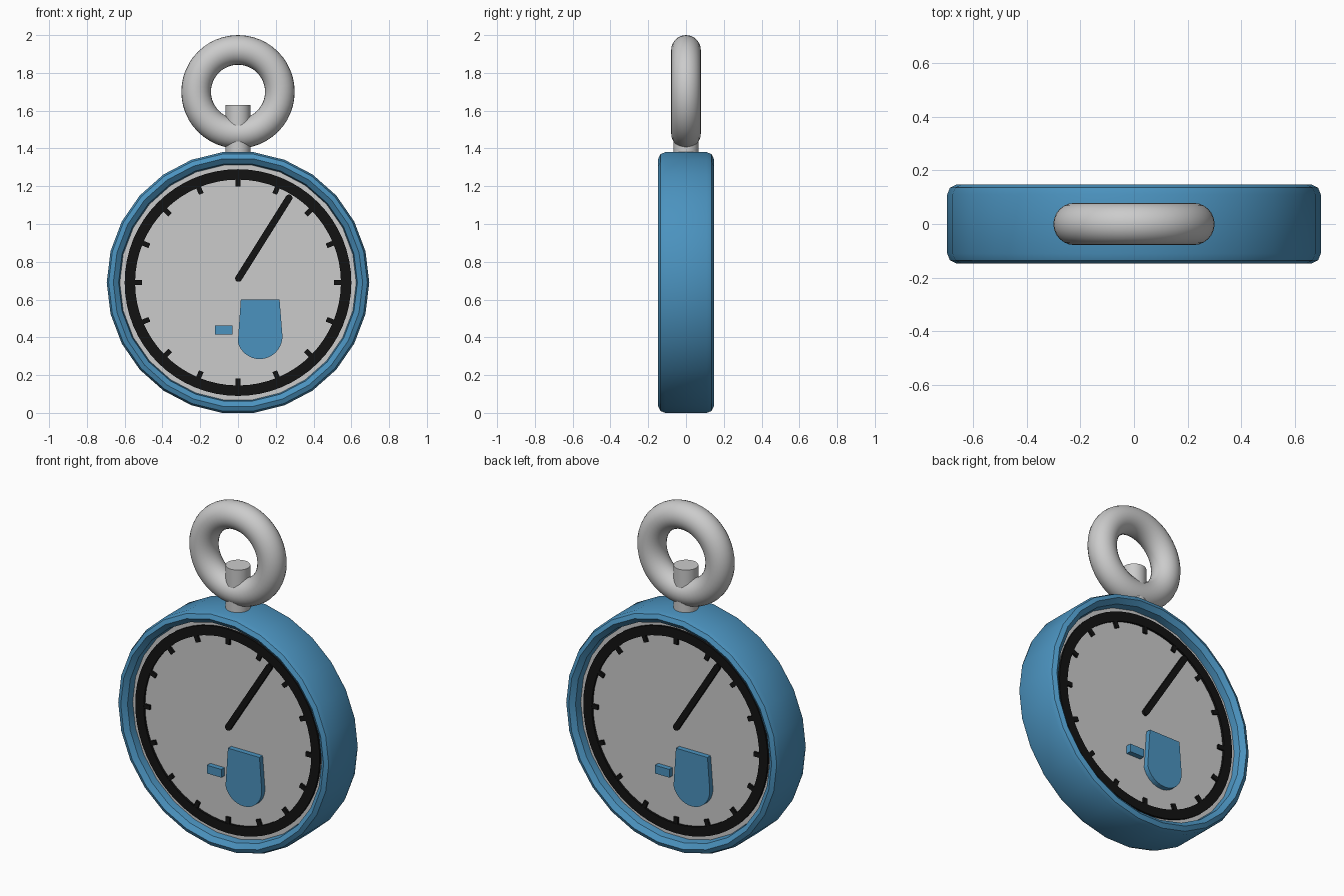
import bpy, bmesh, math
from mathutils import Matrix

if "Cube" in bpy.data.objects:
    bpy.data.objects.remove(bpy.data.objects["Cube"])

CZ = 0.69          # dial centre height
TAU = 2 * math.pi


def material(name, col):
    m = bpy.data.materials.new(name)
    m.diffuse_color = (*col, 1)
    m.use_nodes = True
    m.node_tree.nodes["Principled BSDF"].inputs["Base Color"].default_value = m.diffuse_color
    return m


BLUE = material("blue", (0.07, 0.29, 0.52))
BLACK = material("black", (0.006, 0.006, 0.006))


def finish(name, bm, mat=None, smooth=None):
    bmesh.ops.recalc_face_normals(bm, faces=bm.faces)
    me = bpy.data.meshes.new(name)
    bm.to_mesh(me)
    bm.free()
    ob = bpy.data.objects.new(name, me)
    bpy.context.collection.objects.link(ob)
    if mat:
        me.materials.append(mat)
    if smooth:
        bpy.ops.object.select_all(action='DESELECT')
        ob.select_set(True)
        bpy.context.view_layer.objects.active = ob
        bpy.ops.object.shade_smooth_by_angle(angle=math.radians(smooth))
    return ob


def lathe(name, profile, n, mat=None, smooth=None):
    """Spin a closed (radius, y) profile round the dial axis."""
    bm = bmesh.new()
    rings = [[bm.verts.new((r * math.cos(TAU * i / n), y, CZ + r * math.sin(TAU * i / n)))
              for r, y in profile] for i in range(n)]
    k = len(profile)
    for i in range(n):
        a, b = rings[i], rings[(i + 1) % n]
        for j in range(k):
            bm.faces.new((a[j], a[(j + 1) % k], b[(j + 1) % k], b[j]))
    return finish(name, bm, mat, smooth)


def add_plate(bm, pts, y0, y1):
    """Extrude an (x, z) outline from y0 to y1."""
    f = bm.faces.new([bm.verts.new((x, y0, z)) for x, z in pts])
    ext = bmesh.ops.extrude_face_region(bm, geom=[f])["geom"]
    bmesh.ops.translate(bm, vec=(0, y1 - y0, 0),
                        verts=[v for v in ext if isinstance(v, bmesh.types.BMVert)])


def arc(cx, cz, r, a0, a1, n):
    return [(cx + r * math.cos(math.radians(a0 + (a1 - a0) * i / n)),
             cz + r * math.sin(math.radians(a0 + (a1 - a0) * i / n))) for i in range(n + 1)]


def cylinder(name, r, depth, n, mtx, mat=None, smooth=None):
    bm = bmesh.new()
    bmesh.ops.create_cone(bm, cap_ends=True, segments=n, radius1=r, radius2=r,
                          depth=depth, matrix=mtx)
    return finish(name, bm, mat, smooth)


# Blue case: faceted hoop with bevelled rims
half = [(0.625, 0.08), (0.632, 0.125), (0.66, 0.147), (0.685, 0.135), (0.695, 0.11)]
lathe("case", half + [(r, -y) for r, y in reversed(half)], 26, BLUE, 35)

# Grey dial disc, seen on both sides
cylinder("dial", 0.635, 0.17, 48,
         Matrix.Translation((0, 0, CZ)) @ Matrix.Rotation(math.pi / 2, 4, 'X'), smooth=30)

# Hanging ring and its stem
bpy.ops.mesh.primitive_torus_add(major_radius=0.2215, minor_radius=0.0785, major_segments=48,
                                 minor_segments=24, location=(0, 0, 1.70),
                                 rotation=(math.pi / 2, 0, 0))
bpy.context.object.name = "hanging_ring"
bpy.ops.object.shade_smooth_by_angle()
cylinder("stem", 0.066, 0.33, 32, Matrix.Translation((0, 0, 1.465)), smooth=30)

# Dial details, built for the front and turned half round for the back
for side, turn in (("front", 0), ("back", math.pi)):
    parts = [lathe(side + "_dial_ring",
                   [(0.545, -0.08), (0.6, -0.08), (0.6, -0.098), (0.545, -0.098)],
                   64, BLACK, 30)]

    # Sixteen tick marks
    bm = bmesh.new()
    for i in range(16):
        a = TAU * i / 16
        c, s = math.cos(a), math.sin(a)
        add_plate(bm, [(r * c - t * s, CZ + r * s + t * c) for r, t in
                       ((0.508, -0.013), (0.56, -0.013), (0.56, 0.013), (0.508, 0.013))],
                  -0.08, -0.097)
    parts.append(finish(side + "_ticks", bm, BLACK))

    # Pointer with round ends
    bm = bmesh.new()
    d = math.degrees(math.atan2(0.43, 0.27))
    add_plate(bm, arc(0.27, 1.138, 0.018, d - 90, d + 90, 8)
              + arc(0.003, 0.712, 0.018, d + 90, d + 270, 8), -0.08, -0.1)
    parts.append(finish(side + "_pointer", bm, BLACK))

    # Plain raised marker plates
    bm = bmesh.new()
    add_plate(bm, [(0.22, 0.6), (0.015, 0.6)] + arc(0.115, 0.405, 0.12, 195, 270, 8)
              + arc(0.115, 0.405, 0.12, 280, 365, 8), -0.08, -0.115)
    add_plate(bm, [(-0.122, 0.415), (-0.028, 0.415), (-0.028, 0.463), (-0.122, 0.463)],
              -0.08, -0.115)
    # bottom of the large plate matches the dial's rounded form
    parts.append(finish(side + "_marker_plates", bm, BLUE))

    for ob in parts:
        ob.data.transform(Matrix.Rotation(turn, 4, 'Z'))
